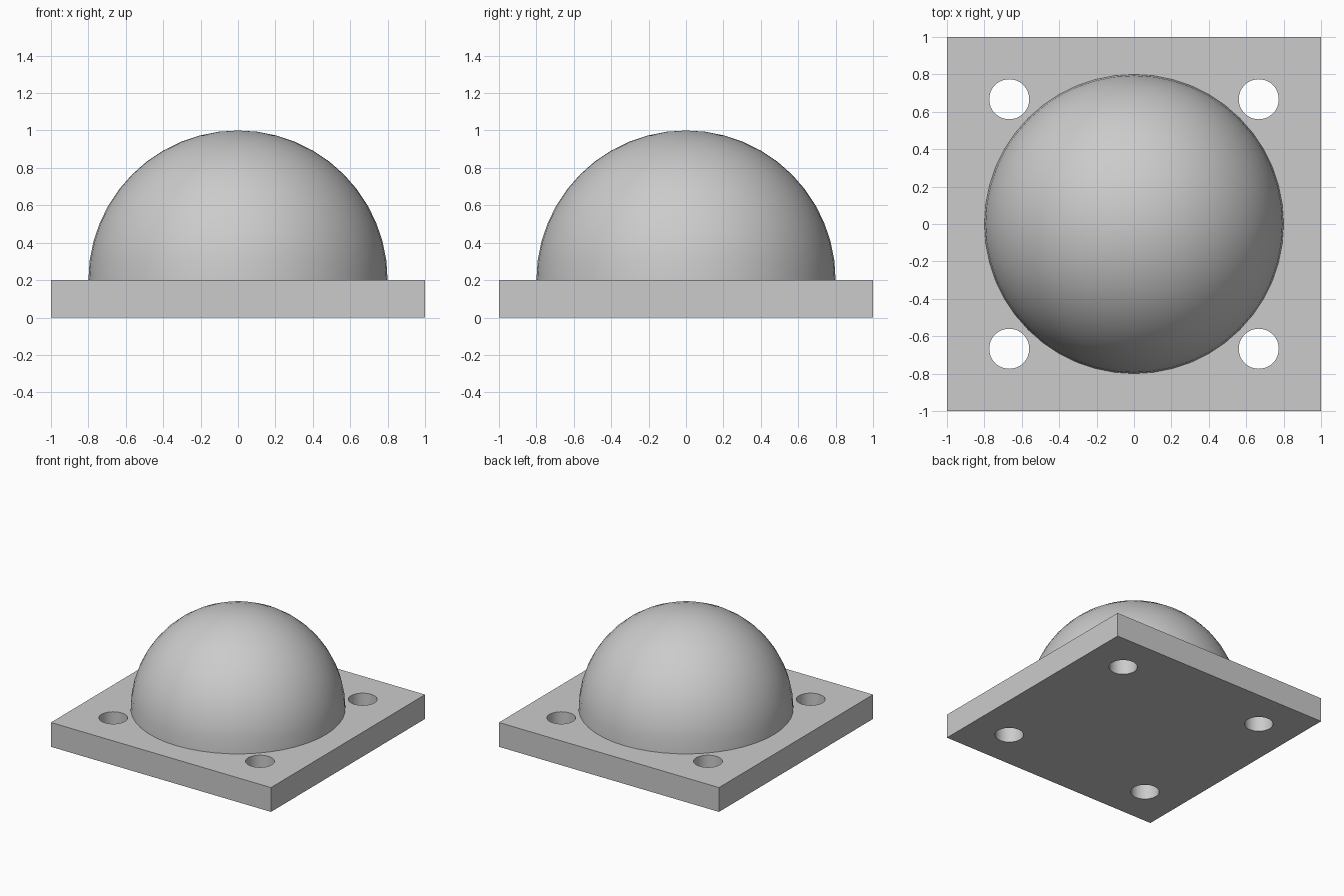
import bpy
import bmesh
from math import radians
from mathutils import Matrix

if "Cube" in bpy.data.objects:
    bpy.data.objects.remove(bpy.data.objects["Cube"])

PLATE_H = 0.2
DOME_R = 0.8
HOLE_POS = 0.667
HOLE_R = 0.107

grey = bpy.data.materials.new("light grey")
grey.use_nodes = True
grey.diffuse_color = (0.6, 0.6, 0.6, 1)
grey.node_tree.nodes["Principled BSDF"].inputs["Base Color"].default_value = grey.diffuse_color


def make_object(name, bm):
    mesh = bpy.data.meshes.new(name)
    bm.to_mesh(mesh)
    bm.free()
    mesh.materials.append(grey)
    obj = bpy.data.objects.new(name, mesh)
    bpy.context.collection.objects.link(obj)
    return obj


def smooth(obj, angle):
    bpy.ops.object.select_all(action="DESELECT")
    obj.select_set(True)
    bpy.context.view_layer.objects.active = obj
    bpy.ops.object.shade_smooth_by_angle(angle=radians(angle))


# Square base plate
bm = bmesh.new()
bmesh.ops.create_cube(bm, size=1, matrix=Matrix.Translation((0, 0, PLATE_H / 2))
                      @ Matrix.Diagonal((2, 2, PLATE_H, 1)))
plate = make_object("base_plate", bm)

# Four corner bolt holes, drilled through the plate
bm = bmesh.new()
for x in (-HOLE_POS, HOLE_POS):
    for y in (-HOLE_POS, HOLE_POS):
        bmesh.ops.create_cone(bm, cap_ends=True, segments=48, radius1=HOLE_R, radius2=HOLE_R,
                              depth=PLATE_H * 3, matrix=Matrix.Translation((x, y, PLATE_H / 2)))
cutter = make_object("hole_cutter", bm)

drill = plate.modifiers.new("bolt_holes", "BOOLEAN")
drill.operation = "DIFFERENCE"
drill.solver = "EXACT"
drill.object = cutter
bpy.context.view_layer.objects.active = plate
bpy.ops.object.modifier_apply(modifier=drill.name)
bpy.data.objects.remove(cutter)
smooth(plate, 30)

# Hemispherical dome sitting on the plate
bm = bmesh.new()
bmesh.ops.create_uvsphere(bm, u_segments=48, v_segments=24, radius=DOME_R)
bmesh.ops.bisect_plane(bm, geom=bm.verts[:] + bm.edges[:] + bm.faces[:], dist=0.0001,
                       plane_co=(0, 0, 0), plane_no=(0, 0, -1), clear_outer=True)
bmesh.ops.translate(bm, verts=bm.verts, vec=(0, 0, PLATE_H))
dome = make_object("dome", bm)
smooth(dome, 30)
